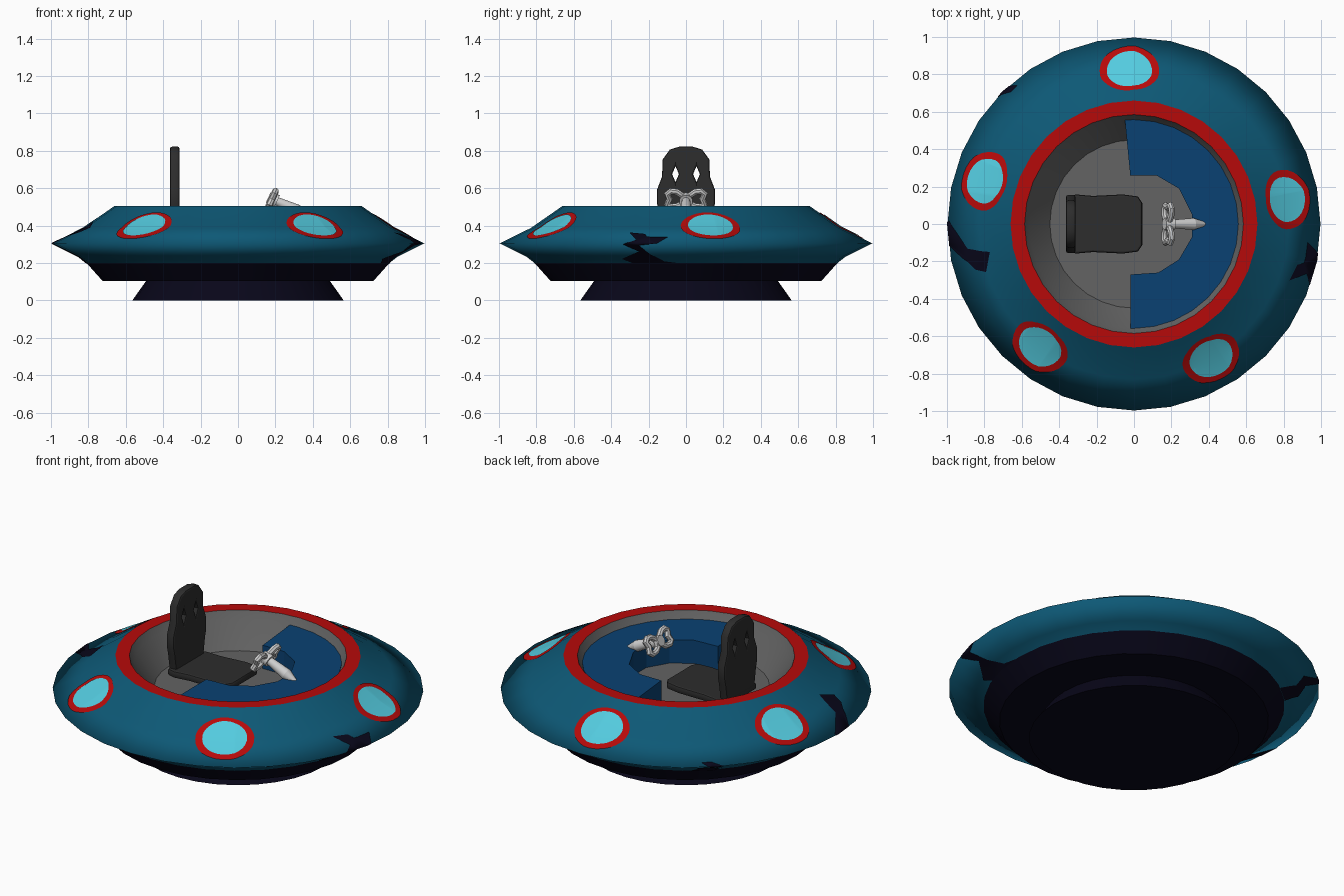
import bpy, bmesh, math
from mathutils import Matrix, Vector

if "Cube" in bpy.data.objects:
    bpy.data.objects.remove(bpy.data.objects["Cube"])

SEG = 32
STEP = 360 / SEG


def material(name, rgb):
    m = bpy.data.materials.new(name)
    m.diffuse_color = (*rgb, 1)
    m.use_nodes = True
    m.node_tree.nodes["Principled BSDF"].inputs["Base Color"].default_value = m.diffuse_color
    return m


TEAL = material("teal hull", (0.004, 0.098, 0.18))
NAVY = material("dark navy", (0.0025, 0.002, 0.01))
RED = material("red trim", (0.47, 0.003, 0.003))
CYAN = material("cyan glass", (0.088, 0.6, 0.74))
GREY = material("cockpit grey", (0.125, 0.125, 0.125))
BLUE = material("console blue", (0.003, 0.053, 0.17))
BLACK = material("seat charcoal", (0.026, 0.026, 0.026))
SILVER = material("light grey", (0.62, 0.62, 0.62))


def finish(bm, name, mat, angle=35):
    me = bpy.data.meshes.new(name)
    bm.to_mesh(me)
    bm.free()
    ob = bpy.data.objects.new(name, me)
    bpy.context.collection.objects.link(ob)
    me.materials.append(mat)
    smooth(ob, angle)
    return ob


def smooth(ob, angle):
    bpy.ops.object.select_all(action='DESELECT')
    ob.select_set(True)
    bpy.context.view_layer.objects.active = ob
    bpy.ops.object.shade_smooth_by_angle(angle=math.radians(angle))


def lathe(name, profile, mat, angle=35):
    """Revolve (r, z) points; r = 0 closes the end. With name None the mesh is returned."""
    bm = bmesh.new()
    rings = []
    for r, z in profile:
        if r == 0:
            rings.append([bm.verts.new((0, 0, z))] * SEG)
        else:
            rings.append([bm.verts.new((r * math.cos(2 * math.pi * i / SEG),
                                        r * math.sin(2 * math.pi * i / SEG), z)) for i in range(SEG)])
    for a, b in zip(rings, rings[1:]):
        for i in range(SEG):
            j = (i + 1) % SEG
            vs = list(dict.fromkeys((a[i], a[j], b[j], b[i])))
            bm.faces.new(vs)
    bmesh.ops.recalc_face_normals(bm, faces=bm.faces)
    return bm if name is None else finish(bm, name, mat, angle)


# saucer body
HULL = [(0.81, 0.2), (0.855, 0.235), (0.997, 0.305), (0.83, 0.387), (0.66, 0.505)]
lathe("hull", HULL, TEAL, 179)
lathe("lower_hull", [(0.49, 0.105), (0.725, 0.105), (0.81, 0.2)], NAVY)
lathe("base_skirt", [(0, 0.0), (0.565, 0.0), (0.49, 0.106)], NAVY)


def up_lathe(name, profile, mat):
    """Open surface whose faces must look up."""
    bm = lathe(None, profile, mat)
    bm.normal_update()
    if sum(f.normal.z for f in bm.faces) < 0:
        bmesh.ops.reverse_faces(bm, faces=bm.faces)
    return finish(bm, name, mat)


up_lathe("rim_ring", [(0.66, 0.505), (0.585, 0.505)], RED)
up_lathe("cockpit_tub", [(0.585, 0.505), (0.56, 0.462), (0.45, 0.325), (0, 0.325)], GREY)


# painted details wrapped onto the faceted hull
def on_hull(deg, z, off):
    for (r0, z0), (r1, z1) in zip(HULL, HULL[1:]):
        if z <= z1 + 1e-6:
            break
    r = r0 + (r1 - r0) * (z - z0) / (z1 - z0)
    half = STEP / 2
    r *= math.cos(math.radians(half)) / math.cos(math.radians(deg % STEP - half))
    t = max(-1, min(1, (z - 0.305) / 0.03))
    r += 0.6 * off
    a = math.radians(deg)
    return Vector((r * math.cos(a), r * math.sin(a), z + t * off * 0.9))


def decal(name, outline, mat, off):
    bm = bmesh.new()
    bm.faces.new([bm.verts.new((d, z * 100, 0)) for d, z in outline])
    bmesh.ops.triangulate(bm, faces=bm.faces)
    cuts = [((0, z * 100, 0), (0, 1, 0)) for _, z in HULL[1:-1]]
    lo = math.floor(min(d for d, _ in outline) / STEP)
    hi = math.ceil(max(d for d, _ in outline) / STEP)
    cuts += [((k * STEP, 0, 0), (1, 0, 0)) for k in range(lo, hi + 1)]
    for co, no in cuts:
        bmesh.ops.bisect_plane(bm, geom=bm.verts[:] + bm.edges[:] + bm.faces[:],
                               plane_co=co, plane_no=no, dist=1e-5)
    for v in bm.verts:
        v.co = on_hull(v.co.x, v.co.y / 100, off)
    bm.normal_update()
    for f in bm.faces:
        c = f.calc_center_median()
        if f.normal.dot(Vector((c.x, c.y, 0))) < 0:
            f.normal_flip()
    finish(bm, name, mat, 179)


def oval(deg, z, w, h):
    return [(deg + w * math.cos(2 * math.pi * i / 28), z + h * math.sin(2 * math.pi * i / 28))
            for i in range(28)]


for n, deg in enumerate((91.7, 9.2, 163.8, 232.5, 300)):
    decal(f"window_frame_{n + 1}", oval(deg, 0.397, 11.2, 0.07), RED, 0.004)
    decal(f"window_glass_{n + 1}", oval(deg, 0.397, 8.5, 0.056), CYAN, 0.007)

BOLTS = [
    [(-20, .36), (-14, .352), (-13, .337), (-6, .335), (-9, .305), (-15, .295), (-12.5, .25),
     (-8, .212), (-1, .2), (-20, .2), (-24, .225), (-16, .265), (-20, .3), (-16, .322)],
    [(179, .31), (188.4, .352), (190, .385), (191, .42), (198, .385), (196, .36), (192.5, .345),
     (186, .3), (191, .25), (189, .2), (181, .2), (183, .25)],
    [(130, .318), (133, .32), (137, .305), (134, .27), (139, .25), (136, .2), (126, .2),
     (131, .25), (128, .275), (133, .3)],
]
for n, b in enumerate(BOLTS):
    decal(f"jagged_stripe_{n + 1}", b, NAVY, 0.004)

# console wrapping the front half of the cockpit
inner = [(-0.02, -0.27), (0.13, -0.26), (0.24, -0.19), (0.31, -0.07),
         (0.31, 0.05), (0.24, 0.19), (0.12, 0.26), (-0.02, 0.26)]
arc = [(0.558 * math.cos(math.radians(d)), 0.558 * math.sin(math.radians(d)))
       for d in [95] + [STEP * k for k in range(8, -9, -1)] + [-92]]
bm = bmesh.new()
face = bm.faces.new([bm.verts.new((x, y, 0.32)) for x, y in inner + arc])
top = bmesh.ops.extrude_face_region(bm, geom=[face])
bmesh.ops.translate(bm, vec=(0, 0, 0.143),
                    verts=[g for g in top["geom"] if isinstance(g, bmesh.types.BMVert)])
bmesh.ops.recalc_face_normals(bm, faces=bm.faces)
finish(bm, "console", BLUE, 20)


# curve helpers: flat plates with holes, and tubes
def curve_object(name, loops, mat, matrix, depth=0.0, bevel=0.0, flat=True, res=1):
    cu = bpy.data.curves.new(name, 'CURVE')
    cu.dimensions = '2D' if flat else '3D'
    if flat:
        cu.fill_mode = 'BOTH'
        cu.extrude = depth
    cu.bevel_depth = bevel
    cu.bevel_resolution = res
    for pts in loops:
        s = cu.splines.new('POLY')
        s.points.add(len(pts) - 1)
        for p, q in zip(s.points, pts):
            p.co = (q[0], q[1], 0, 1)
        s.use_cyclic_u = True
    ob = bpy.data.objects.new(name, cu)
    bpy.context.collection.objects.link(ob)
    ob.matrix_world = matrix
    cu.materials.append(mat)
    bpy.ops.object.select_all(action='DESELECT')
    ob.select_set(True)
    bpy.context.view_layer.objects.active = ob
    bpy.ops.object.convert(target='MESH')
    smooth(bpy.context.view_layer.objects.active, 35)


def frame(xa, ya, za, loc):
    m = Matrix((xa, ya, za)).transposed().to_4x4()
    m.translation = loc
    return m


def mirrored(half):
    return half + [(-x, y) for x, y in reversed(half)]


# seat
back = mirrored([(0.12, 0.385), (0.135, 0.48), (0.145, 0.52), (0.145, 0.59), (0.118, 0.66),
                 (0.115, 0.75), (0.08, 0.798), (0.035, 0.812)])
holes = [[(s * 0.056 + 0.029 * a, 0.675 + 0.068 * b) for a, b in ((0, 1), (1, 0), (0, -1), (-1, 0))]
         for s in (-1, 1)]
curve_object("seat_back", [back] + holes, BLACK,
             frame((0, 1, 0), (0, 0, 1), (1, 0, 0), (-0.338, 0, 0)), 0.015, 0.01)
cushion = mirrored([(0.135, -0.35), (0.148, -0.31), (0.14, -0.22), (0.148, -0.06),
                    (0.138, 0.015), (0.11, 0.034)])
tilt = -0.03
curve_object("seat_cushion", [cushion], BLACK,
             frame((0, -1, 0), (math.cos(tilt), 0, -math.sin(tilt)),
                   (math.sin(tilt), 0, math.cos(tilt)), (0, 0, 0.378)), 0.01, 0.01)

# control yoke, facing back to the seat
axis = Vector((0.91, 0, -0.415)).normalized()
up = Vector((0.415, 0, 0.91)).normalized()
centre = Vector((0.182, 0, 0.542))
grip = [(0.02, 0.02), (0.05, 0.042), (0.08, 0.046), (0.1, 0.03), (0.088, 0.0),
        (0.1, -0.03), (0.08, -0.046), (0.045, -0.042), (0.02, -0.025)]
for side, s in (("left", 1), ("right", -1)):
    curve_object(f"yoke_grip_{side}", [[(s * y, z) for y, z in grip]], SILVER,
                 frame((0, 1, 0), up, axis, centre), bevel=0.018, flat=False, res=2)


def cone(name, start, end, r1, r2):
    bm = bmesh.new()
    d = end - start
    bmesh.ops.create_cone(bm, cap_ends=True, segments=16, radius1=r1, radius2=r2, depth=d.length)
    bmesh.ops.transform(bm, verts=bm.verts, matrix=Matrix.Translation((start + end) / 2)
                        @ d.to_track_quat('Z', 'Y').to_matrix().to_4x4())
    finish(bm, name, SILVER)


cone("yoke_hub", centre - axis * 0.022, centre + axis * 0.03, 0.03, 0.036)
cone("yoke_shaft", centre + axis * 0.02, centre + axis * 0.15, 0.022, 0.032)
cone("yoke_shaft_tip", centre + axis * 0.15, centre + axis * 0.215, 0.032, 0.012)
